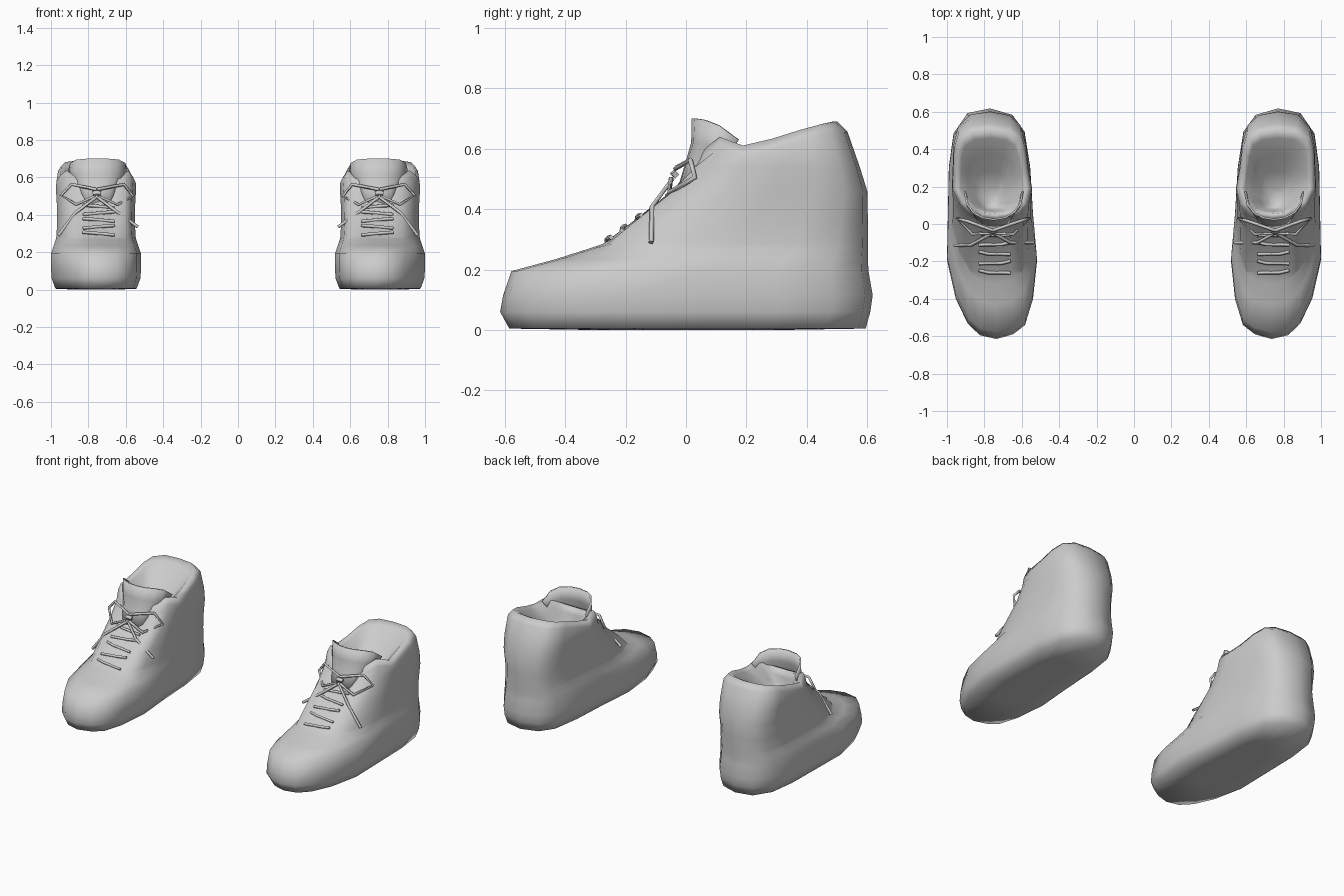
import bpy, bmesh, math

cube = bpy.data.objects.get("Cube")
if cube:
    bpy.data.objects.remove(cube, do_unlink=True)

grey = bpy.data.materials.new("plain_grey")
grey.use_nodes = True
grey.diffuse_color = (0.6, 0.6, 0.6, 1)
grey.node_tree.nodes["Principled BSDF"].inputs["Base Color"].default_value = (0.6, 0.6, 0.6, 1)

CX = 0.76  # centre line of one shoe
# footprint of the shoe; the first three points are the toe
FOOT = [(0.645, -0.59), (0.735, -0.615), (0.825, -0.595), (0.892, -0.53), (0.955, -0.40),
        (1.0, -0.2), (0.995, 0.05), (0.99, 0.3), (0.965, 0.48), (0.89, 0.59), (0.77, 0.615),
        (0.65, 0.58), (0.585, 0.49), (0.555, 0.3), (0.54, 0.05), (0.518, -0.2),
        (0.54, -0.41), (0.58, -0.54)]
# ring: height, front y, back y, width factor, depth of the lacing throat
RINGS = [(0.0, -0.30, 0.30, 0.45, 0),
         (0.005, -0.585, 0.595, 0.90, 0), (0.06, -0.615, 0.61, 0.985, 0),
         (0.115, -0.605, 0.618, 1.0, 0), (0.195, -0.578, 0.604, 0.995, 0),
         (0.235, -0.43, 0.602, 0.94, 0), (0.27, -0.32, 0.602, 0.89, 0),
         (0.285, -0.305, 0.602, 0.88, 0.03), (0.36, -0.225, 0.602, 0.86, 0.05),
         (0.46, -0.09, 0.60, 0.87, 0.055), (0.54, -0.01, 0.575, 0.89, 0.03)]
RIM = [(0.0, 0.56), (0.05, 0.59), (0.12, 0.645), (0.2, 0.605), (0.35, 0.655), (0.48, 0.69), (0.7, 0.69)]


def rim_height(y):
    """Height of the collar edge at depth y."""
    for (a, za), (b, zb) in zip(RIM, RIM[1:]):
        if y <= b:
            return za + (zb - za) * max(0, (y - a) / (b - a))
    return RIM[-1][1]


def ring(front, back, width, throat=0):
    """Footprint squeezed to a given depth and width."""
    pts = []
    for i, (x, y) in enumerate(FOOT):
        v = front + (y + 0.615) / 1.23 * (back - front) + (throat if i < 3 else 0)
        pts.append((CX + (x - CX) * width, v))
    return pts


def finish(bm, name, angle):
    bmesh.ops.recalc_face_normals(bm, faces=bm.faces)
    mesh = bpy.data.meshes.new(name)
    bm.to_mesh(mesh)
    bm.free()
    mesh.materials.append(grey)
    ob = bpy.data.objects.new(name, mesh)
    bpy.context.collection.objects.link(ob)
    bpy.ops.object.select_all(action='DESELECT')
    ob.select_set(True)
    bpy.context.view_layer.objects.active = ob
    bpy.ops.object.shade_smooth_by_angle(angle=math.radians(angle))
    return ob


def loft(bm, rows, closed):
    """Bridge rows of points with quads."""
    vs = [[bm.verts.new(p) for p in row] for row in rows]
    n = len(rows[0])
    for a, b in zip(vs, vs[1:]):
        for i in range(n if closed else n - 1):
            j = (i + 1) % n
            bm.faces.new((a[i], a[j], b[j], b[i]))
    return vs


def shoe_body(side, name):
    rows = [[(x, y, z) for x, y in ring(f, b, w, t)] for z, f, b, w, t in RINGS]
    # slanted collar edge, padded lip and the lining sloping down to the front
    for f, b, w, drop in [(0.015, 0.535, 0.88, 0.035), (0.03, 0.50, 0.80, 0), (0.055, 0.46, 0.70, 0.015),
                          (0.065, 0.37, 0.55, 0.06), (0.075, 0.28, 0.36, 0.11)]:
        rows.append([(x, y, rim_height(y) - drop) for x, y in ring(f, b, w)])
    rows.append([(x, y, 0.46) for x, y in ring(0.09, 0.19, 0.17)])
    rows = [[(side * x, y, z) for x, y, z in r] for r in rows]
    bm = bmesh.new()
    vs = loft(bm, rows, True)
    bm.faces.new(vs[0])
    bm.faces.new(vs[-1])
    finish(bm, name, 120)


def tongue(side, name):
    # curved flap: height, front y, half width, wrap depth, drop at the sides
    rows = []
    for z, y, hw, wrap, drop in [(0.46, -0.025, 0.075, 0.02, 0), (0.55, 0.002, 0.10, 0.06, 0),
                                 (0.62, 0.022, 0.145, 0.12, 0.04), (0.70, 0.024, 0.155, 0.15, 0.07)]:
        row = []
        for i in range(9):
            u = i / 4 - 1
            row.append((side * (CX - 0.01 + hw * math.sin(u * 1.57)), y + wrap * u ** 2, z - drop * u ** 4))
        rows.append(row)
    bm = bmesh.new()
    loft(bm, rows, False)
    ob = finish(bm, name, 50)
    solid = ob.modifiers.new("thickness", 'SOLIDIFY')
    solid.thickness = 0.01
    solid.offset = 0


def lace(side, name, paths, radius=0.009):
    """Thin square cords along short paths."""
    curve = bpy.data.curves.new(name, 'CURVE')
    curve.dimensions = '3D'
    curve.bevel_depth = radius
    curve.bevel_resolution = 0
    curve.use_fill_caps = True
    for pts in paths:
        sp = curve.splines.new('POLY')
        sp.points.add(len(pts) - 1)
        for p, (x, y, z) in zip(sp.points, pts):
            p.co = (side * x, y, z, 1)
    curve.materials.append(grey)
    ob = bpy.data.objects.new(name, curve)
    bpy.context.collection.objects.link(ob)


for side, label in ((1, "left"), (-1, "right")):
    shoe_body(side, label + "_shoe_body")
    tongue(side, label + "_tongue")

    # cross laces climbing the throat
    bars = []
    for i in range(5):
        t = i / 4
        y, z = -0.26 + 0.2 * t, 0.3 + 0.145 * t
        tilt = 0.007 * (-1) ** i
        bars.append([(0.66, y + 0.005 - tilt, z - tilt), (0.71, y, z - tilt / 2),
                     (0.78, y, z + tilt / 2), (0.83, y + 0.005 + tilt, z + tilt)])
    lace(side, label + "_cross_laces", bars)

    # bow loops, loose ends and knot
    lace(side, label + "_bow_loops", [
        [(0.755, -0.035, 0.535), (0.61, 0.015, 0.563), (0.56, 0.03, 0.50), (0.645, -0.055, 0.455), (0.745, -0.05, 0.50)],
        [(0.755, -0.035, 0.535), (0.89, 0.015, 0.563), (0.945, 0.03, 0.505), (0.865, -0.055, 0.455), (0.765, -0.05, 0.50)]])
    lace(side, label + "_lace_ends", [
        [(0.76, -0.045, 0.50), (0.66, -0.1, 0.425), (0.535, -0.10, 0.335)],
        [(0.75, -0.045, 0.50), (0.87, -0.112, 0.41), (0.96, -0.115, 0.29)]])
    lace(side, label + "_lace_knot", [[(0.735, -0.035, 0.515), (0.755, -0.04, 0.518), (0.775, -0.035, 0.515)]], 0.013)
